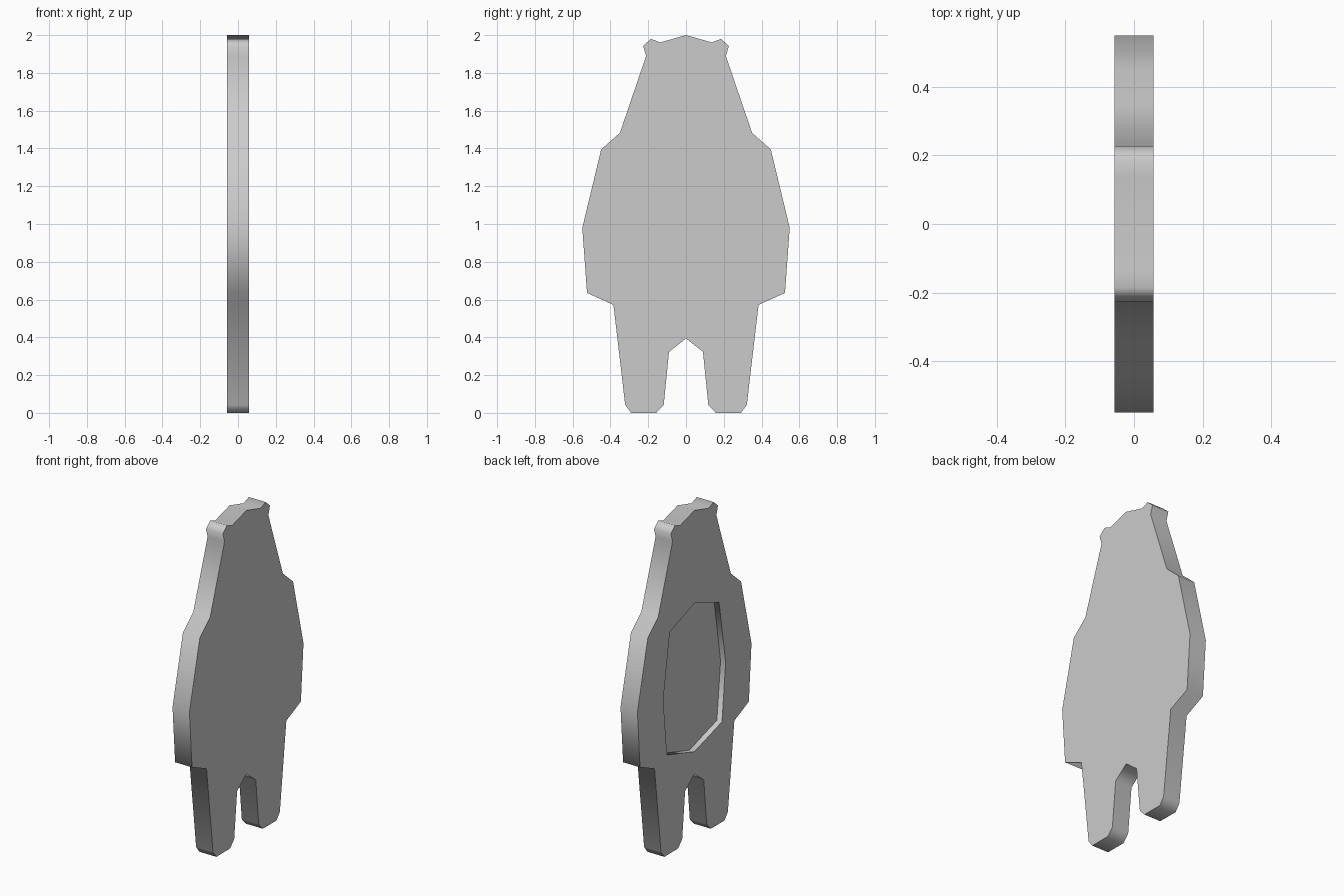
import bpy
import bmesh

default = bpy.data.objects.get("Cube")
if default:
    bpy.data.objects.remove(default, do_unlink=True)

HALF = 0.057      # half the plate thickness
DEPTH = 0.034     # depth of the pocket

# Half outlines as (y, z), from the top centre to the bottom centre
BODY = [(0, 2), (.137, 1.961), (.185, 1.98), (.227, 1.943), (.211, 1.89),
        (.35, 1.482), (.449, 1.395), (.549, .98), (.524, .635), (.384, .572),
        (.322, .042), (.29, 0), (.158, 0), (.118, .042), (.09, .323), (0, .394)]
POCKET = [(0, 1.434), (.237, 1.35), (.3, .96), (.265, .611), (0, .53)]


def mirrored(half):
    """Close a half outline by mirroring it in y."""
    return half + [(-y, z) for y, z in reversed(half[1:-1])]


def add_loop(bm, outline, x):
    verts = [bm.verts.new((x, y, z)) for y, z in outline]
    edges = [bm.edges.new((v, verts[i - 1])) for i, v in enumerate(verts)]
    return verts, edges


def add_wall(bm, a, b):
    """Smooth band joining two matching loops."""
    for i in range(len(a)):
        bm.faces.new((a[i - 1], a[i], b[i], b[i - 1])).smooth = True


bm = bmesh.new()
body, pocket = mirrored(BODY), mirrored(POCKET)

# Outer rim and plain side
plain, _ = add_loop(bm, body, HALF)
rim, rim_edges = add_loop(bm, body, -HALF)
add_wall(bm, plain, rim)
bm.faces.new(plain)

# Pocket walls and floor
mouth, mouth_edges = add_loop(bm, pocket, -HALF)
floor, _ = add_loop(bm, pocket, -HALF + DEPTH)
add_wall(bm, mouth, floor)
bm.faces.new(floor)

# Side surrounding the pocket
bmesh.ops.triangle_fill(bm, edges=rim_edges + mouth_edges, use_beauty=True)
bmesh.ops.recalc_face_normals(bm, faces=bm.faces[:])

# Flat sides, smooth walls, sharp borders between them
for face in bm.faces:
    face.smooth = abs(face.normal.x) < 0.5
for edge in bm.edges:
    edge.smooth = len({f.smooth for f in edge.link_faces}) == 1

mesh = bpy.data.meshes.new("bear_plate")
bm.to_mesh(mesh)
bm.free()

# Single grey material
grey = bpy.data.materials.new("plain_grey")
grey.use_nodes = True
colour = (0.6, 0.6, 0.6, 1)
grey.diffuse_color = colour
for node in grey.node_tree.nodes:
    if node.type == "BSDF_PRINCIPLED":
        node.inputs["Base Color"].default_value = colour
mesh.materials.append(grey)

plate = bpy.data.objects.new("bear_plate", mesh)
bpy.context.collection.objects.link(plate)
